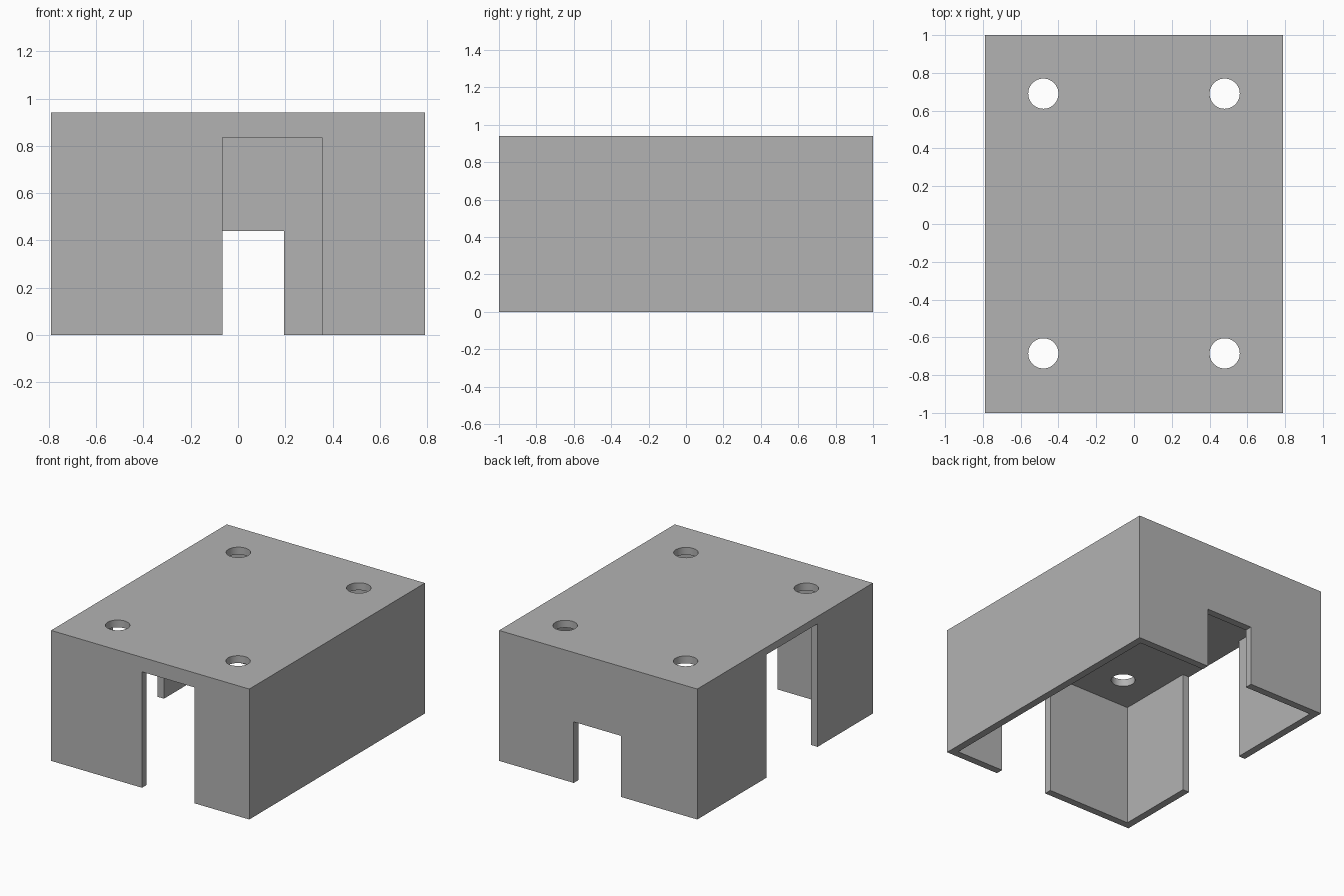
import bpy

if "Cube" in bpy.data.objects:
    bpy.data.objects.remove(bpy.data.objects["Cube"], do_unlink=True)

W, D, H = 0.79, 1.0, 0.94      # half width, half depth, height
T = 0.053                      # wall and roof thickness
ROOF = H - T                   # underside of the roof


def box(name, x, y, z):
    """Axis-aligned box from (min, max) ranges."""
    ranges = (x, y, z)
    bpy.ops.mesh.primitive_cube_add(size=1, location=[(a + b) / 2 for a, b in ranges])
    ob = bpy.context.object
    ob.name = name
    ob.scale = [b - a for a, b in ranges]
    bpy.ops.object.transform_apply(location=True, rotation=False, scale=True)
    return ob


def cut(target, cutter):
    """Subtract the cutter from the target and discard it."""
    cutter.hide_render = True
    bpy.context.view_layer.objects.active = target
    mod = target.modifiers.new("cut", "BOOLEAN")
    mod.operation = "DIFFERENCE"
    mod.solver = "EXACT"
    mod.object = cutter
    bpy.ops.object.modifier_apply(modifier=mod.name)
    bpy.data.objects.remove(cutter, do_unlink=True)


# Open-bottomed cover
cover = box("cover", (-W, W), (-D, D), (0, H))
cut(cover, box("cavity", (T - W, W - T), (T - D, D - T), (-0.2, ROOF)))

# Doorways in the front, back and -x walls
cut(cover, box("front_opening", (-0.065, 0.355), (-D - 0.1, 0.15 - D), (-0.1, 0.835)))
cut(cover, box("back_opening", (-0.18, 0.195), (D - 0.15, D + 0.1), (-0.1, 0.44)))
cut(cover, box("side_opening", (-W - 0.1, 0.15 - W), (-0.37, 0.21), (-0.1, ROOF)))

# Four round holes through the roof
for x in (-0.48, 0.48):
    for y in (-0.685, 0.69):
        bpy.ops.mesh.primitive_cylinder_add(vertices=48, radius=0.08, depth=0.4, location=(x, y, H))
        cut(cover, bpy.context.object)

# Plain grey finish
grey = bpy.data.materials.new("grey")
grey.use_nodes = True
colour = (0.45, 0.45, 0.45, 1)
grey.diffuse_color = colour
grey.node_tree.nodes["Principled BSDF"].inputs["Base Color"].default_value = colour
cover.data.materials.clear()
cover.data.materials.append(grey)

# Smooth hole walls, sharp edges elsewhere
bpy.ops.object.select_all(action="DESELECT")
cover.select_set(True)
bpy.context.view_layer.objects.active = cover
bpy.ops.object.shade_smooth_by_angle()
